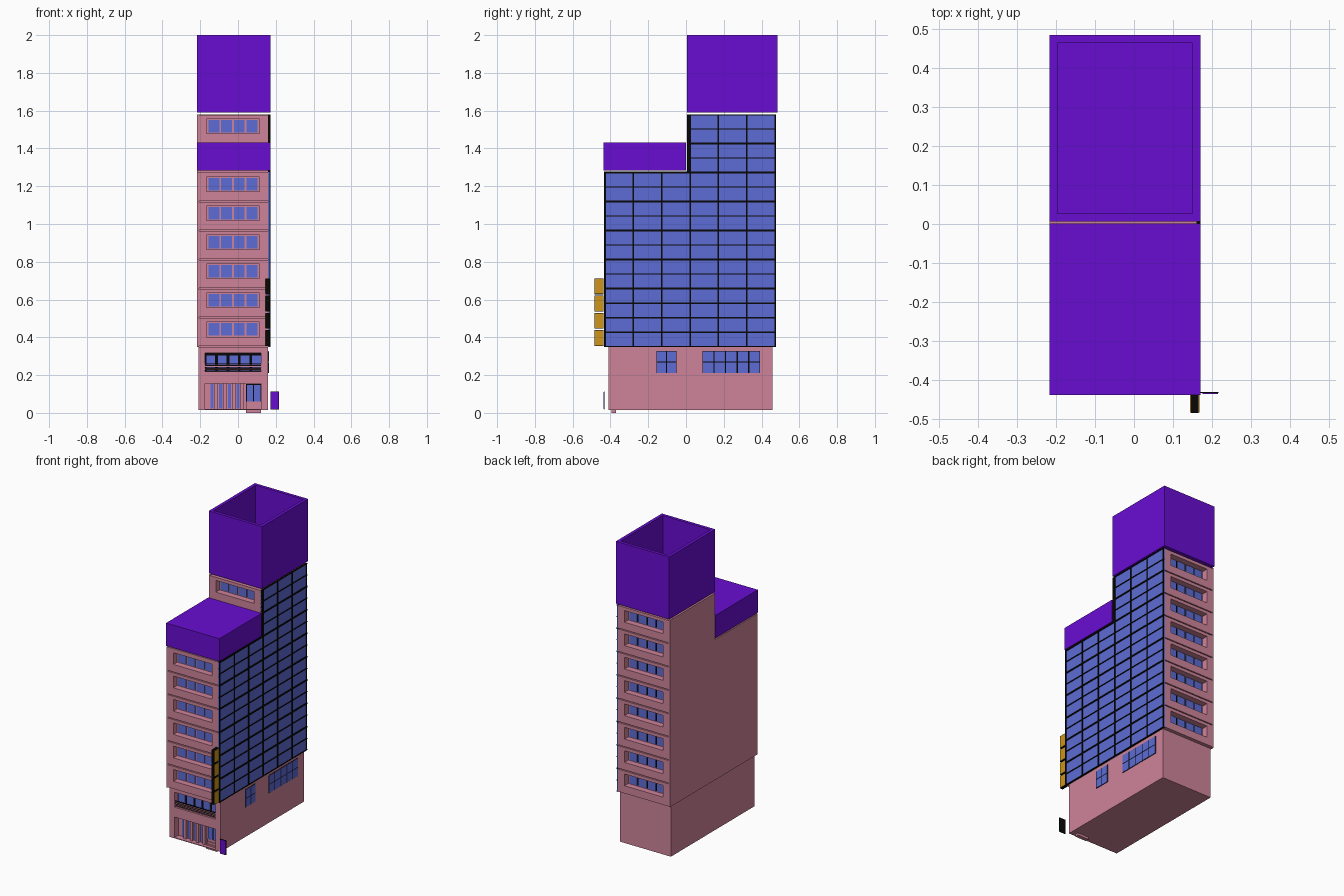
import bpy
import bmesh
from mathutils import Matrix, Vector

default_cube = bpy.data.objects.get("Cube")
if default_cube:
    bpy.data.objects.remove(default_cube, do_unlink=True)


def material(name, red, green, blue):
    mat = bpy.data.materials.new(name)
    mat.use_nodes = True
    colour = (red, green, blue, 1)
    mat.diffuse_color = colour
    shader = mat.node_tree.nodes["Principled BSDF"]
    shader.inputs["Base Color"].default_value = colour
    shader.inputs["Roughness"].default_value = 0.8
    return mat


PINK = material("pink plaster", 0.62, 0.23, 0.32)
PURPLE = material("purple cladding", 0.14, 0.004, 0.64)
BLUE = material("blue glass", 0.11, 0.15, 0.66)
BLACK = material("black metal", 0.002, 0.002, 0.002)
AMBER = material("amber panel", 0.62, 0.3, 0.01)


def finish(name, bm, mat):
    mesh = bpy.data.meshes.new(name)
    bmesh.ops.recalc_face_normals(bm, faces=bm.faces)
    bm.to_mesh(mesh)
    bm.free()
    mesh.materials.append(mat)
    obj = bpy.data.objects.new(name, mesh)
    bpy.context.collection.objects.link(obj)
    return obj


def add_box(bm, xs, ys, zs):
    low, high = Vector((xs[0], ys[0], zs[0])), Vector((xs[1], ys[1], zs[1]))
    size = high - low
    place = Matrix.Translation((low + high) / 2) @ Matrix.Diagonal((*size, 1))
    return bmesh.ops.create_cube(bm, size=1, matrix=place)


def boxes(name, mat, *spans):
    """One object made of axis-aligned boxes, each given as x, y and z spans."""
    bm = bmesh.new()
    for span in spans:
        add_box(bm, *span)
    return finish(name, bm, mat)


def ring(xs, ys, zs, hole_x, hole_z):
    """Four boxes framing a rectangular opening in a wall facing y."""
    return [((xs[0], hole_x[0]), ys, zs), ((hole_x[1], xs[1]), ys, zs),
            (hole_x, ys, (zs[0], hole_z[0])), (hole_x, ys, (hole_z[1], zs[1]))]


# Main levels
LEFT, RIGHT = -0.217, 0.171
FRONT, STEP, BACK = -0.435, 0.006, 0.477
BASE_Z, BODY_Z, ROOF_Z, TOWER_Z = 0.015, 0.35, 1.275, 1.58
FLOOR = (TOWER_Z - BODY_Z) / 8
DEPTH = 0.04
WALL = (-0.207, 0.16)

# Solid cores and the plain side wall
boxes("building_core", PINK,
      (WALL, (FRONT + DEPTH, BACK - DEPTH), (BODY_Z, ROOF_Z)),
      (WALL, (STEP + DEPTH, BACK - DEPTH), (ROOF_Z, TOWER_Z)))
boxes("side_wall", PINK,
      ((LEFT, WALL[0]), (FRONT, BACK), (BODY_Z, ROOF_Z)),
      ((LEFT, WALL[0]), (STEP, BACK), (ROOF_Z, TOWER_Z)))
boxes("setback_roof", PINK, (WALL, (FRONT, STEP + DEPTH), (ROOF_Z - 0.01, ROOF_Z)))


# Recessed window bays on each storey
def window_bay(name, face_y, inward, level):
    z = BODY_Z + level * FLOOR
    inner = face_y + inward * DEPTH
    opening = (-0.166, 0.114)
    boxes(name + "_wall", PINK,
          *ring(WALL, sorted((face_y, inner)), (z + 0.003, z + FLOOR - 0.003),
                opening, (z + 0.053, z + 0.13)))
    pane_z = (z + 0.059, z + 0.125)
    panes = []
    for i in range(4):
        x = -0.156 + i * 0.0672
        panes.append(((x, x + 0.057), sorted((inner, inner - inward * 0.006)), pane_z))
    boxes(name + "_glass", BLUE, *panes)
    if inward < 0:
        boxes(name + "_mullions", BLACK,
              ((-0.156, 0.103), sorted((inner, inner - inward * 0.003)), pane_z))


for level in range(8):
    window_bay(f"back_bay_{level}", BACK, -1, level)
    if level < 6:
        window_bay(f"front_bay_{level}", FRONT, 1, level)
boxes("tower_front_lower_wall", PINK,
      (WALL, (STEP, STEP + DEPTH), (ROOF_Z, BODY_Z + 7 * FLOOR)))
window_bay("tower_front_bay", STEP, 1, 7)

# Curtain wall: glass sheet with a black grid
GLASS_X, BAR_X = (WALL[1], 0.167), (WALL[1], RIGHT)
boxes("curtain_glass", BLUE,
      (GLASS_X, (FRONT, BACK), (BODY_Z, ROOF_Z)),
      (GLASS_X, (STEP, BACK), (ROOF_Z, TOWER_Z)))
bars = [(BAR_X, (STEP, STEP + 0.018), (ROOF_Z, TOWER_Z)),
        (BAR_X, (FRONT, FRONT + 0.01), (BODY_Z, ROOF_Z))]
for column in range(7):
    y = -0.428 + column * 0.15
    top = TOWER_Z if column > 2 else ROOF_Z
    bars.append((BAR_X, (y - 0.004, y + 0.004), (BODY_Z, top)))
for row in range(17):
    z = BODY_Z + row * FLOOR / 2
    half = 0.003 if row % 2 else 0.005
    start = FRONT if row <= 12 else STEP
    bars.append((BAR_X, (start, BACK), (max(z - half, BODY_Z), min(z + half, TOWER_Z))))
boxes("curtain_grid", BLACK, *bars)

# Purple roof volumes; the taller one is open at the top
boxes("setback_roof_block", PURPLE,
      ((LEFT, RIGHT), (-0.438, 0.001), (1.282, 1.432)))
crown = bmesh.new()
add_box(crown, (LEFT, RIGHT), (STEP, 0.485), (1.59, 2))
crown.faces.ensure_lookup_table()
lid = max(crown.faces, key=lambda face: face.calc_center_median().z)
bmesh.ops.inset_region(crown, faces=[lid], thickness=0.029)
well = bmesh.ops.extrude_face_region(crown, geom=[lid])
crown_verts = [v for v in well["geom"] if isinstance(v, bmesh.types.BMVert)]
bmesh.ops.translate(crown, verts=crown_verts, vec=(0, 0, -0.38))
if lid.is_valid:
    bmesh.ops.delete(crown, geom=[lid], context="FACES")
finish("tower_crown", crown, PURPLE)

# Base with two wide front openings
BASE_X, BASE_FRONT, BASE_INNER = (-0.21, 0.16), -0.41, -0.37
base_wall = (BASE_FRONT, BASE_INNER)
bay_x = (-0.175, 0.123)
boxes("base_core", PINK, (BASE_X, (BASE_INNER, 0.457), (BASE_Z, BODY_Z)))
boxes("base_front_wall", PINK,
      *ring(BASE_X, base_wall, (BASE_Z, 0.19), bay_x, (0.02, 0.155)),
      *ring(BASE_X, base_wall, (0.19, BODY_Z), bay_x, (0.22, 0.318)))

# Upper base window, its panes and the railing
boxes("gallery_frame", BLACK,
      (bay_x, (BASE_INNER - 0.004, BASE_INNER), (0.22, 0.318)))
boxes("gallery_glass", BLUE, *[
    ((x, x + 0.046), (BASE_INNER - 0.008, BASE_INNER), (0.225, 0.304))
    for x in (-0.167 + i * 0.0605 for i in range(5))])
boxes("gallery_railing", BLACK, *[
    (bay_x, (BASE_FRONT + 0.002, BASE_FRONT + 0.008), (z, z + 0.004))
    for z in (0.231 + i * 0.009 for i in range(4))])
boxes("gallery_railing_slats", PINK, *[
    (bay_x, (BASE_FRONT + 0.002, BASE_FRONT + 0.008), (z, z + 0.003))
    for z in (0.226 + i * 0.009 for i in range(4))])

# Ground floor: glass strips between columns, door and steps
boxes("shopfront_glass", BLUE, *[
    ((x, x + 0.017), (BASE_INNER - 0.006, BASE_INNER), (0.022, 0.153))
    for x in (-0.146 + i * 0.046 for i in range(4))])
boxes("shopfront_columns", PINK, *[
    ((x, x + 0.018), (BASE_INNER - 0.02, BASE_INNER), (0.02, 0.155))
    for x in (-0.124 + i * 0.046 for i in range(4))])
boxes("door_frame", BLACK,
      ((0.043, bay_x[1]), (BASE_INNER - 0.006, BASE_INNER), (0.06, 0.152)))
boxes("door_glass", BLUE, *[
    ((x, x + 0.033), (BASE_INNER - 0.009, BASE_INNER), (0.06, 0.148))
    for x in (0.047, 0.086)])
boxes("door_steps", PINK, *[
    ((0.043, bay_x[1]), (-0.395 + i * 0.005, BASE_INNER), (i * 0.015, (i + 1) * 0.015))
    for i in range(4)])


# Side windows on the base
def side_window(name, start, columns, pitch, bottom, height):
    x = BASE_X[1]
    end = start + columns * pitch
    boxes(name + "_frame", BLACK,
          ((x, x + 0.002), (start, end), (bottom, bottom + height)))
    cell = height / 2
    boxes(name + "_glass", BLUE, *[
        ((x, x + 0.004),
         (start + c * pitch + 0.003, start + (c + 1) * pitch - 0.003),
         (bottom + r * cell + 0.002, bottom + (r + 1) * cell - 0.002))
        for c in range(columns) for r in range(2)])


side_window("small_side_window", -0.156, 2, 0.053, 0.21, 0.118)
side_window("wide_side_window", 0.088, 5, 0.061, 0.21, 0.118)

# Projecting stacked sign with amber faces
for i in range(4):
    z = 0.355 + i * 0.091
    sign_y = (-0.485, -0.436)
    boxes(f"blade_sign_{i}", BLACK, ((0.146, 0.166), sign_y, (z, z + 0.084)))
    face_y, face_z = (sign_y[0] + 0.002, sign_y[1] - 0.002), (z + 0.003, z + 0.081)
    boxes(f"blade_sign_panel_{i}", AMBER,
          ((0.144, 0.146), face_y, face_z), ((0.166, 0.168), face_y, face_z))

# Small plaque beside the entrance
boxes("plaque_back", BLACK, ((0.171, 0.217), (-0.434, -0.431), (0.017, 0.114)))
boxes("plaque_face", PURPLE, ((0.176, 0.215), (-0.436, -0.434), (0.02, 0.111)))
